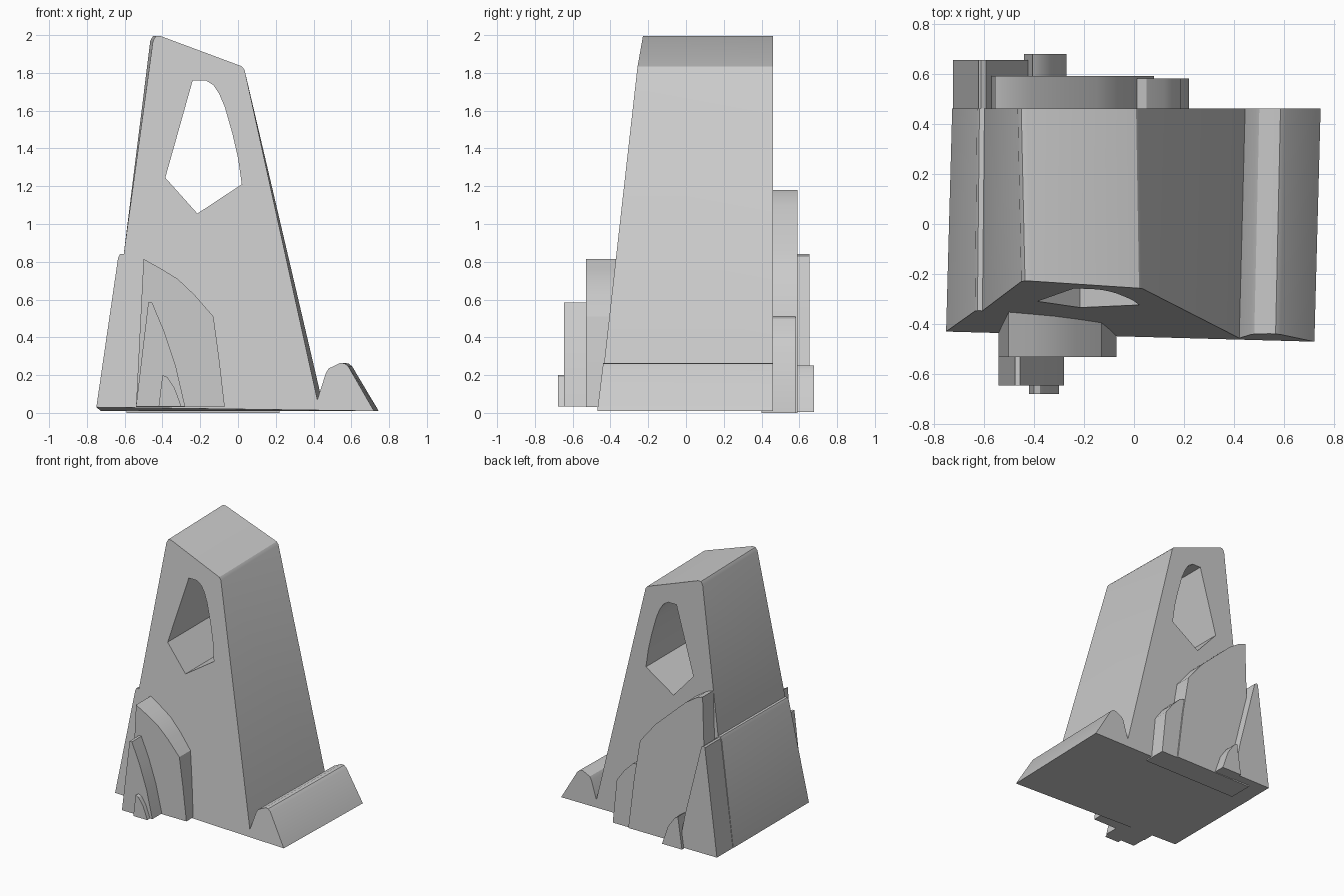
import bpy, bmesh, math

if "Cube" in bpy.data.objects:
    bpy.data.objects.remove(bpy.data.objects["Cube"], do_unlink=True)

grey = bpy.data.materials.new("stone_grey")
grey.use_nodes = True
colour = (0.6, 0.6, 0.6, 1)
grey.diffuse_color = colour
grey.node_tree.nodes["Principled BSDF"].inputs["Base Color"].default_value = colour


def front_slope(x, z):
    """Depth of the leaning front face of the tower."""
    return -0.452 - 0.026 * x + 0.107 * z


def prism(name, profile, front, back, lean=False):
    """Extrude an x-z profile along y; lean skews it to the tower's faces."""
    bm = bmesh.new()
    near, far = [], []
    for x, z in profile:
        y = front_slope(x, z) if lean else front
        near.append(bm.verts.new((x, y, z)))
        shift = 0.025 - 0.02 * z if lean else 0
        drop = min(z, 0.01) if lean and z < 0.05 else z
        far.append(bm.verts.new((x + shift, back, drop)))
    bm.faces.new(near)
    bm.faces.new(far[::-1])
    for i in range(len(profile)):
        j = (i + 1) % len(profile)
        bm.faces.new((near[i], far[i], far[j], near[j]))
    bmesh.ops.recalc_face_normals(bm, faces=bm.faces)
    mesh = bpy.data.meshes.new(name)
    bm.to_mesh(mesh)
    bm.free()
    mesh.materials.append(grey)
    obj = bpy.data.objects.new(name, mesh)
    bpy.context.collection.objects.link(obj)
    return obj


def smooth(obj):
    bpy.ops.object.select_all(action="DESELECT")
    obj.select_set(True)
    bpy.context.view_layer.objects.active = obj
    bpy.ops.object.shade_smooth_by_angle(angle=math.radians(30))


# Tower with a shouldered left flank and a rounded fin on the right
tower = prism("tower", [
    (-0.75, 0.03), (-0.635, 0.82), (-0.625, 0.84), (-0.605, 0.84),
    (-0.45, 1.97), (-0.435, 1.995), (-0.41, 1.995), (0.02, 1.835),
    (0.035, 1.815), (0.42, 0.07), (0.465, 0.21), (0.48, 0.235),
    (0.54, 0.264), (0.565, 0.262), (0.585, 0.245), (0.72, 0.01)],
    None, 0.46, lean=True)

# Window through the upper tower
window = prism("window_cutter", [
    (-0.24, 1.76), (-0.17, 1.76), (-0.13, 1.735), (-0.1, 1.69),
    (-0.07, 1.62), (-0.03, 1.48), (0, 1.35), (0.02, 1.21),
    (-0.215, 1.055), (-0.385, 1.245)], -0.8, 0.8)
window.hide_render = True
window.hide_set(True)
cut = tower.modifiers.new("window", "BOOLEAN")
cut.operation = "DIFFERENCE"
cut.solver = "EXACT"
cut.object = window
bpy.context.view_layer.objects.active = tower
bpy.ops.object.modifier_apply(modifier="window")
bpy.data.objects.remove(window, do_unlink=True)

# Stepped plates on the front and the back: profile, front y, back y
plates = {
    "front_large_plate": ([(-0.54, 0.03), (-0.5, 0.815), (-0.41, 0.765),
                           (-0.32, 0.71), (-0.23, 0.625), (-0.13, 0.51),
                           (-0.1, 0.29), (-0.07, 0.03)], -0.53, -0.2),
    "front_middle_plate": ([(-0.54, 0.035), (-0.475, 0.585), (-0.455, 0.585),
                            (-0.39, 0.43), (-0.33, 0.25), (-0.28, 0.035)],
                           -0.645, -0.4),
    "front_small_plate": ([(-0.42, 0.035), (-0.4, 0.2), (-0.375, 0.19),
                           (-0.335, 0.13), (-0.3, 0.035)], -0.678, -0.5),
    "back_large_plate": ([(-0.59, 0), (-0.555, 1.18), (-0.5, 1.16),
                          (-0.41, 1.1), (-0.29, 0.99), (-0.15, 0.86),
                          (-0.02, 0.7), (0.03, 0.4), (0.08, 0)], 0.4, 0.59),
    "back_side_plate": ([(-0.05, 0), (-0.03, 0.52), (0.05, 0.5),
                         (0.12, 0.43), (0.185, 0.34), (0.22, 0)], 0.4, 0.58),
    "back_wedge": ([(-0.723, 0.01), (-0.62, 0.83), (-0.61, 0.84),
                    (-0.59, 0.83), (-0.53, 0.59), (-0.45, 0.27),
                    (-0.4, 0.01)], 0.455, 0.655),
    "back_small_plate": ([(-0.44, 0.005), (-0.405, 0.25), (-0.375, 0.23),
                          (-0.32, 0.15), (-0.27, 0.005)], 0.5, 0.678),
}
parts = [tower]
for name, (profile, front, back) in plates.items():
    parts.append(prism(name, profile, front, back))
for part in parts:
    smooth(part)
